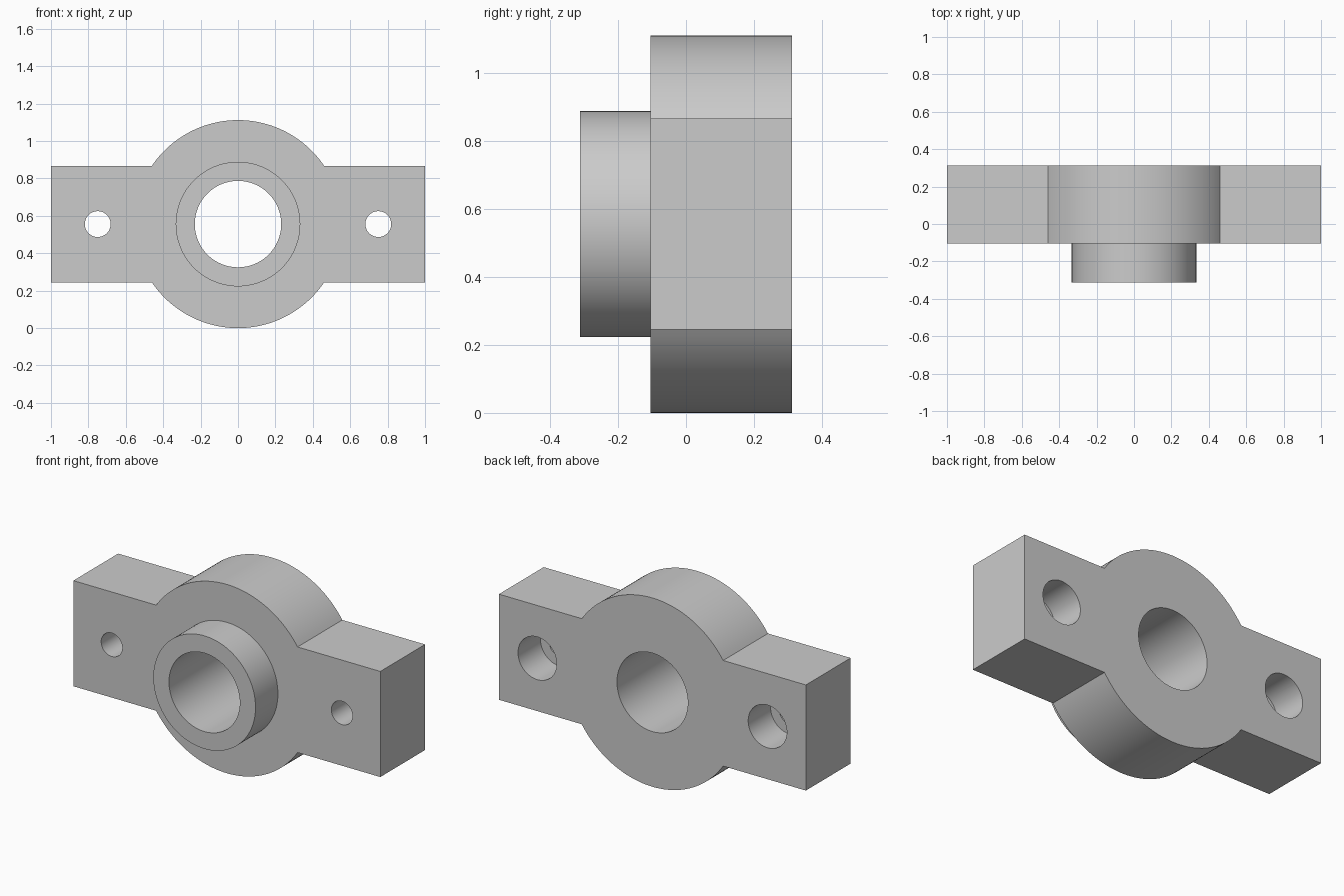
import bpy
import bmesh
import math
from mathutils import Matrix, Vector

cube = bpy.data.objects.get("Cube")
if cube:
    bpy.data.objects.remove(cube, do_unlink=True)

CENTRE_Z = 0.556
FRONT, PLATE_FRONT, BACK = -0.3125, -0.104, 0.3125
DISC_R, BAR_HALF = 0.556, 0.311
BOSS_R, BORE_R = 0.333, 0.231
HOLE_X, HOLE_R, COUNTERBORE_R = 0.75, 0.069, 0.126
COUNTERBORE_FLOOR = 0.104

grey = bpy.data.materials.new("plain_grey")
grey.use_nodes = True
grey.diffuse_color = (0.6, 0.6, 0.6, 1)
grey.node_tree.nodes["Principled BSDF"].inputs["Base Color"].default_value = grey.diffuse_color


def add_object(name, bm):
    bmesh.ops.recalc_face_normals(bm, faces=bm.faces)
    mesh = bpy.data.meshes.new(name)
    bm.to_mesh(mesh)
    bm.free()
    mesh.materials.append(grey)
    obj = bpy.data.objects.new(name, mesh)
    bpy.context.collection.objects.link(obj)
    return obj


def cylinder(name, x, radius, y0, y1, sides=96):
    """Cylinder along y, centred on the height of the bore."""
    bm = bmesh.new()
    place = Matrix.Translation((x, (y0 + y1) / 2, CENTRE_Z)) @ Matrix.Rotation(math.pi / 2, 4, "X")
    bmesh.ops.create_cone(bm, cap_ends=True, segments=sides, radius1=radius,
                          radius2=radius, depth=y1 - y0, matrix=place)
    return add_object(name, bm)


def combine(target, tool, operation):
    mod = target.modifiers.new(tool.name, "BOOLEAN")
    mod.object, mod.operation, mod.solver = tool, operation, "EXACT"
    bpy.context.view_layer.objects.active = target
    bpy.ops.object.modifier_apply(modifier=mod.name)
    bpy.data.objects.remove(tool, do_unlink=True)


# Plate: round hub with a square-ended bar on each side
start = math.asin(BAR_HALF / DISC_R)
steps = 48
upper = [(1, BAR_HALF)]
for i in range(steps + 1):
    a = start + (math.pi - 2 * start) * i / steps
    upper.append((DISC_R * math.cos(a), DISC_R * math.sin(a)))
upper.append((-1, BAR_HALF))
outline = upper + [(-x, -z) for x, z in upper]

bm = bmesh.new()
face = bm.faces.new([bm.verts.new((x, PLATE_FRONT, CENTRE_Z + z)) for x, z in outline])
extruded = bmesh.ops.extrude_face_region(bm, geom=[face], use_keep_orig=True)
moved = [v for v in extruded["geom"] if isinstance(v, bmesh.types.BMVert)]
bmesh.ops.translate(bm, verts=moved, vec=Vector((0, BACK - PLATE_FRONT, 0)))
housing = add_object("flanged_housing", bm)

# Raised collar on the front
combine(housing, cylinder("collar", 0, BOSS_R, FRONT, 0), "UNION")

# Centre bore and counterbored mounting holes
combine(housing, cylinder("bore_cutter", 0, BORE_R, -1, 1), "DIFFERENCE")
for side in (-1, 1):
    x = side * HOLE_X
    combine(housing, cylinder("hole_cutter", x, HOLE_R, -1, 1, 64), "DIFFERENCE")
    combine(housing, cylinder("counterbore_cutter", x, COUNTERBORE_R, COUNTERBORE_FLOOR, 1, 64), "DIFFERENCE")

# Smooth the round walls, keep edges crisp
bpy.ops.object.select_all(action="DESELECT")
housing.select_set(True)
bpy.context.view_layer.objects.active = housing
bpy.ops.object.shade_smooth_by_angle(angle=math.radians(30))
